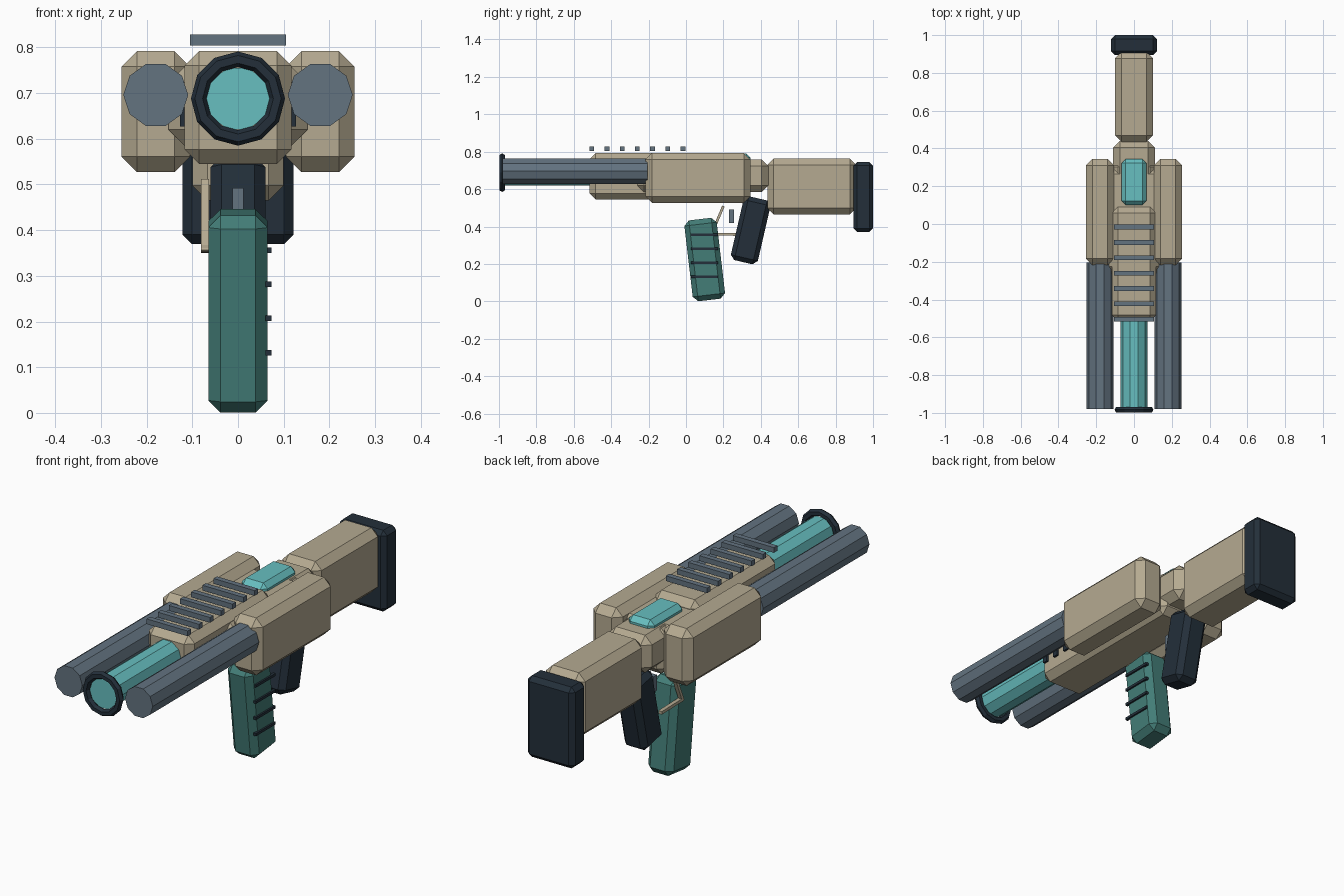
import bpy, bmesh, math
from mathutils import Matrix, Vector

if "Cube" in bpy.data.objects:
    bpy.data.objects.remove(bpy.data.objects["Cube"])


def material(name, rgb):
    m = bpy.data.materials.new(name)
    lin = [((c / 255 + 0.055) / 1.055) ** 2.4 for c in rgb]
    m.diffuse_color = (*lin, 1.0)
    m.use_nodes = True
    m.node_tree.nodes["Principled BSDF"].inputs["Base Color"].default_value = m.diffuse_color
    return m


TAN = material("tan", (181, 170, 145))
AQUA = material("aqua", (103, 191, 192))
GREEN = material("deep_teal", (67, 125, 119))
SLATE = material("slate", (99, 115, 128))
DARK = material("dark_navy", (35, 47, 58))


def finish(name, bm, mat):
    bmesh.ops.recalc_face_normals(bm, faces=bm.faces[:])
    me = bpy.data.meshes.new(name)
    bm.to_mesh(me)
    bm.free()
    me.materials.append(mat)
    ob = bpy.data.objects.new(name, me)
    bpy.context.collection.objects.link(ob)
    return ob


def block(name, mat, x, y, z, chamfer=0.0, tilt=0.0):
    """Chamfered box from (min, max) ranges, tilted about x through its centre."""
    lo, hi = Vector((x[0], y[0], z[0])), Vector((x[1], y[1], z[1]))
    bm = bmesh.new()
    bmesh.ops.create_cube(bm, size=1, matrix=Matrix.Diagonal((*(hi - lo), 1)))
    if chamfer:
        bmesh.ops.bevel(bm, geom=bm.edges[:], offset=chamfer, segments=1,
                        profile=0.5, affect='EDGES')
    ob = finish(name, bm, mat)
    ob.location = (lo + hi) / 2
    ob.rotation_euler.x = math.radians(tilt)
    return ob


def tube(name, mat, x, z, r, y0, y1, sides=10):
    """Faceted cylinder along y."""
    bm = bmesh.new()
    bmesh.ops.create_cone(bm, cap_ends=True, segments=sides, radius1=r, radius2=r,
                          depth=y1 - y0)
    bmesh.ops.rotate(bm, verts=bm.verts[:], matrix=Matrix.Rotation(math.pi / 2, 3, 'X'))
    # put corners on the horizontal axis so the top is a flat facet
    bm.verts.ensure_lookup_table()
    turn = math.atan2(bm.verts[0].co.z, bm.verts[0].co.x)
    bmesh.ops.rotate(bm, verts=bm.verts[:], matrix=Matrix.Rotation(turn, 3, 'Y'))
    ob = finish(name, bm, mat)
    ob.location = (x, (y0 + y1) / 2, z)
    return ob


def rod(name, mat, x, points, width, thick):
    """Flat bent bar following (y, z) points."""
    bm = bmesh.new()
    for (ya, za), (yb, zb) in zip(points, points[1:]):
        d = Vector((0, yb - ya, zb - za))
        m = (Matrix.Translation((x, (ya + yb) / 2, (za + zb) / 2))
             @ Matrix.Rotation(math.atan2(d.z, d.y), 4, 'X')
             @ Matrix.Diagonal((width, d.length + thick, thick, 1)))
        bmesh.ops.create_cube(bm, size=1, matrix=m)
    return finish(name, bm, mat)


# Central body
block("receiver", TAN, (-.117, .117), (-.515, .09), (.545, .792), .032)
block("lower_receiver", TAN, (-.117, .117), (-.4, .335), (.545, .755), .032)
block("middle_body", TAN, (-.152, .152), (-.26, .3), (.585, .758), .035)
block("neck", TAN, (-.11, .11), (.1, .44), (.585, .758), .035)
block("top_panel", AQUA, (-.066, .066), (.1, .345), (.72, .79), .022)

# Stock and butt pad
block("stock", TAN, (-.1, .1), (.435, .91), (.465, .763), .033)
block("butt_pad", DARK, (-.121, .121), (.895, 1.0), (.37, .745), .02)

# Side pods, side barrels and side vents
for s, side in ((-1, "left"), (1, "right")):
    block("pod_" + side, TAN, sorted((s * .105, s * .255)), (-.217, .345),
          (.527, .792), .034)
    tube("barrel_" + side, SLATE, s * .18, .696, .071, -.98, -.205)
    for i in range(4):
        y = -.47 + i * .07
        block(f"vent_{side}_{i}", DARK, sorted((s * .11, s * .127)),
              (y - .013, y + .013), (.627, .7))

# Central barrel and muzzle ring
tube("centre_barrel", AQUA, 0, .688, .071, -.98, -.48)
bpy.ops.mesh.primitive_torus_add(major_segments=12, minor_segments=6,
                                 major_radius=.086, minor_radius=.017,
                                 location=(0, -.983, .688),
                                 rotation=(math.pi / 2, 0, 0))
ring = bpy.context.object
ring.name = "muzzle_ring"
ring.data.materials.append(DARK)
for p in ring.data.polygons:
    p.use_smooth = False

# Top rail bars
for i in range(7):
    y = -.504 + i * .0813
    block(f"rail_bar_{i}", SLATE, (-.105, .105), (y - .0125, y + .0125), (.804, .828))

# Forward grip with ribs on its right side
block("forward_grip", GREEN, (-.065, .065), (.013, .187), (.006, .441), .027, 6.7)
for i in range(4):
    z = .132 + i * .0748
    block(f"grip_rib_{i}", DARK, (.06, .073), (.027, .171), (z - .006, z + .006))

# Rear grip, trigger and guard
block("rear_grip", DARK, (-.06, .06), (.272, .42), (.205, .555), .024, -13)
block("trigger", SLATE, (-.012, .012), (.23, .256), (.42, .492))
rod("trigger_guard", TAN, -.072, [(.197, .503), (.137, .36), (.285, .357)], .018, .014)
